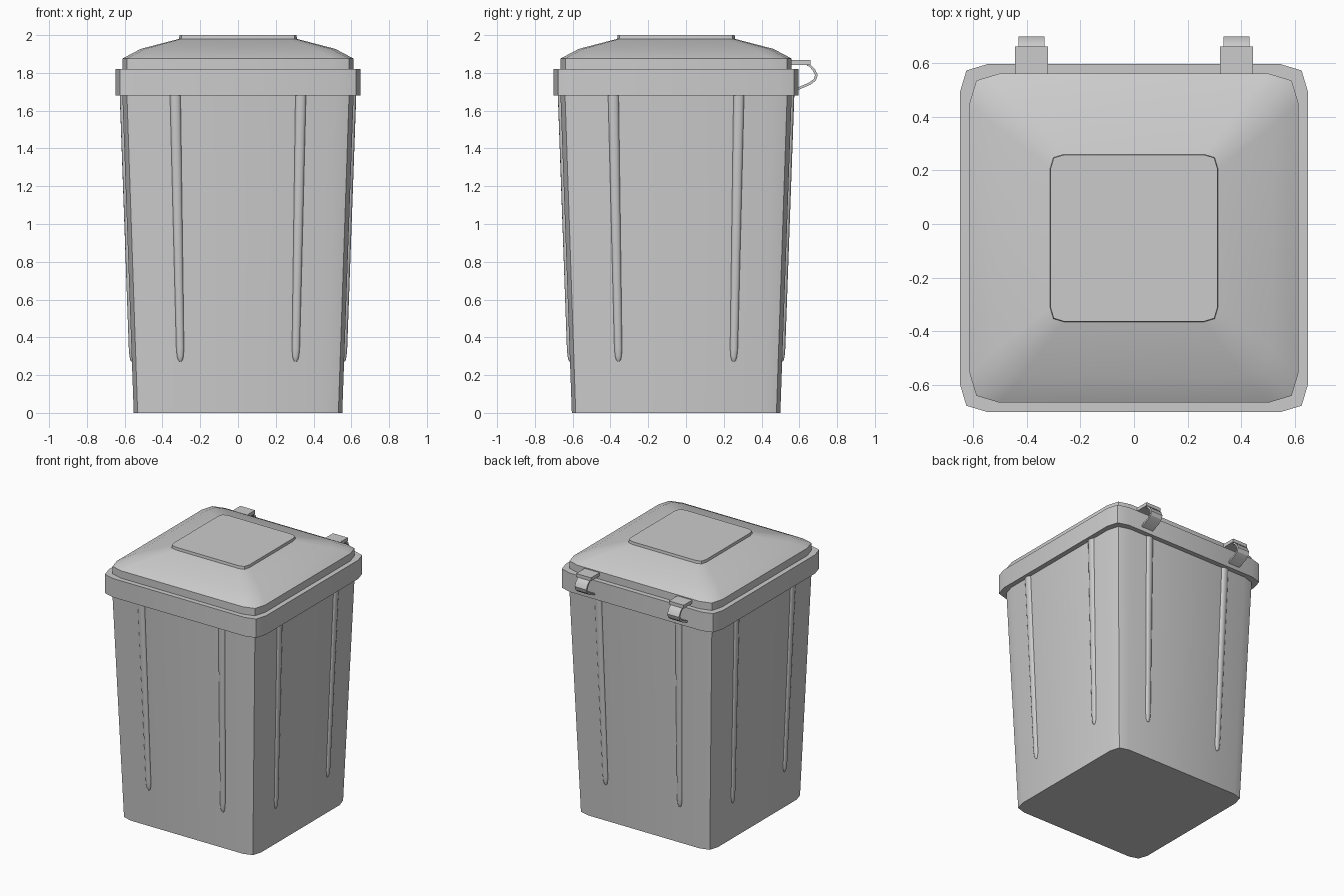
import bpy, bmesh, math
from mathutils import Matrix, Vector

if "Cube" in bpy.data.objects:
    bpy.data.objects.remove(bpy.data.objects["Cube"])

CY = -0.0525      # bin centre in y (the hinges stick out behind)
BODY_TOP = 1.68


def finish(name, bm, angle=30):
    bmesh.ops.recalc_face_normals(bm, faces=bm.faces)
    me = bpy.data.meshes.new(name)
    bm.to_mesh(me)
    bm.free()
    ob = bpy.data.objects.new(name, me)
    bpy.context.collection.objects.link(ob)
    bpy.ops.object.select_all(action='DESELECT')
    ob.select_set(True)
    bpy.context.view_layer.objects.active = ob
    bpy.ops.object.shade_smooth_by_angle(angle=math.radians(angle))
    return ob


def bridge(bm, rings):
    n = len(rings[0])
    for a, b in zip(rings, rings[1:]):
        for i in range(n):
            j = (i + 1) % n
            bm.faces.new((a[i], a[j], b[j], b[i]))
    bm.faces.new(rings[0][::-1])
    bm.faces.new(rings[-1])


def square_ring(half, corner, z):
    """Square outline whose corners are cut with two segments."""
    m = half - corner * 0.23
    pts = [(half, half - corner), (m, m), (half - corner, half)]
    out = []
    for k in range(4):
        rot = Matrix.Rotation(k * math.pi / 2, 3, 'Z')
        out += [rot @ Vector((x, y, z)) + Vector((0, CY, 0)) for x, y in pts]
    return out


def square_loft(name, profile):
    bm = bmesh.new()
    bridge(bm, [[bm.verts.new(p) for p in square_ring(*s)] for s in profile])
    return finish(name, bm)


def body_half(z):
    return 0.552 + 0.06 * z / BODY_TOP


# Tapered body, rim band and domed lid with raised panel: (half width, corner, z)
square_loft("bin_body", [(body_half(0), 0.09, 0), (body_half(BODY_TOP), 0.105, BODY_TOP)])
square_loft("rim_band", [(0.648, 0.105, BODY_TOP), (0.648, 0.105, 1.82)])
square_loft("lid", [(0.612, 0.11, 1.82), (0.612, 0.11, 1.875), (0.604, 0.11, 1.88),
                    (0.515, 0.10, 1.927), (0.312, 0.052, 1.98), (0.31, 0.05, 2.0)])


# Raised ribs: rounded tapering strips, two per side
def rib(name, sign, turn):
    bm = bmesh.new()
    rings = []
    for z, w in [(0.272, 0.25), (0.28, 0.6), (0.30, 0.85), (0.34, 1), (BODY_TOP, 1)]:
        t = (z - 0.27) / (BODY_TOP - 0.27)
        cx = sign * (0.305 + 0.027 * t)
        hw = (0.02 + 0.008 * t) * w
        depth = 0.014 * min(1, w)
        ring = []
        for k in range(7):
            a = math.pi * k / 6
            ring.append(bm.verts.new((cx + hw * math.cos(a), -body_half(z) - depth * math.sin(a), z)))
        for s in (-1, 1):
            ring.append(bm.verts.new((cx + s * hw, -body_half(z) + 0.01, z)))
        rings.append(ring)
    bridge(bm, rings)
    bmesh.ops.transform(bm, verts=bm.verts, matrix=Matrix.Translation((0, CY, 0))
                        @ Matrix.Rotation(turn * math.pi / 2, 4, 'Z'))
    finish(name, bm, 45)


for turn, side in enumerate(("front", "right", "back", "left")):
    for sign, label in ((-1, "a"), (1, "b")):
        rib(f"{side}_rib_{label}", sign, turn)


# Hinges: a flat tab on the lid and a curved strap down to the rim
def extrude_x(name, outline, x, half):
    bm = bmesh.new()
    bridge(bm, [[bm.verts.new((x + s * half, y, z)) for y, z in outline] for s in (-1, 1)])
    finish(name, bm)


outer = [(0.64, 1.848), (0.66, 1.842), (0.684, 1.818), (0.697, 1.788),
         (0.688, 1.76), (0.66, 1.738), (0.59, 1.708)]
inner = [(0.59, 1.722), (0.652, 1.749), (0.676, 1.767), (0.683, 1.788),
         (0.672, 1.812), (0.653, 1.833), (0.64, 1.838)]
tab = [(0.54, 1.843), (0.66, 1.843), (0.66, 1.868), (0.54, 1.868)]
for x, side in ((-0.382, "left"), (0.382, "right")):
    extrude_x(f"{side}_hinge_tab", tab, x, 0.061)
    extrude_x(f"{side}_hinge_strap", outer + inner, x, 0.048)
